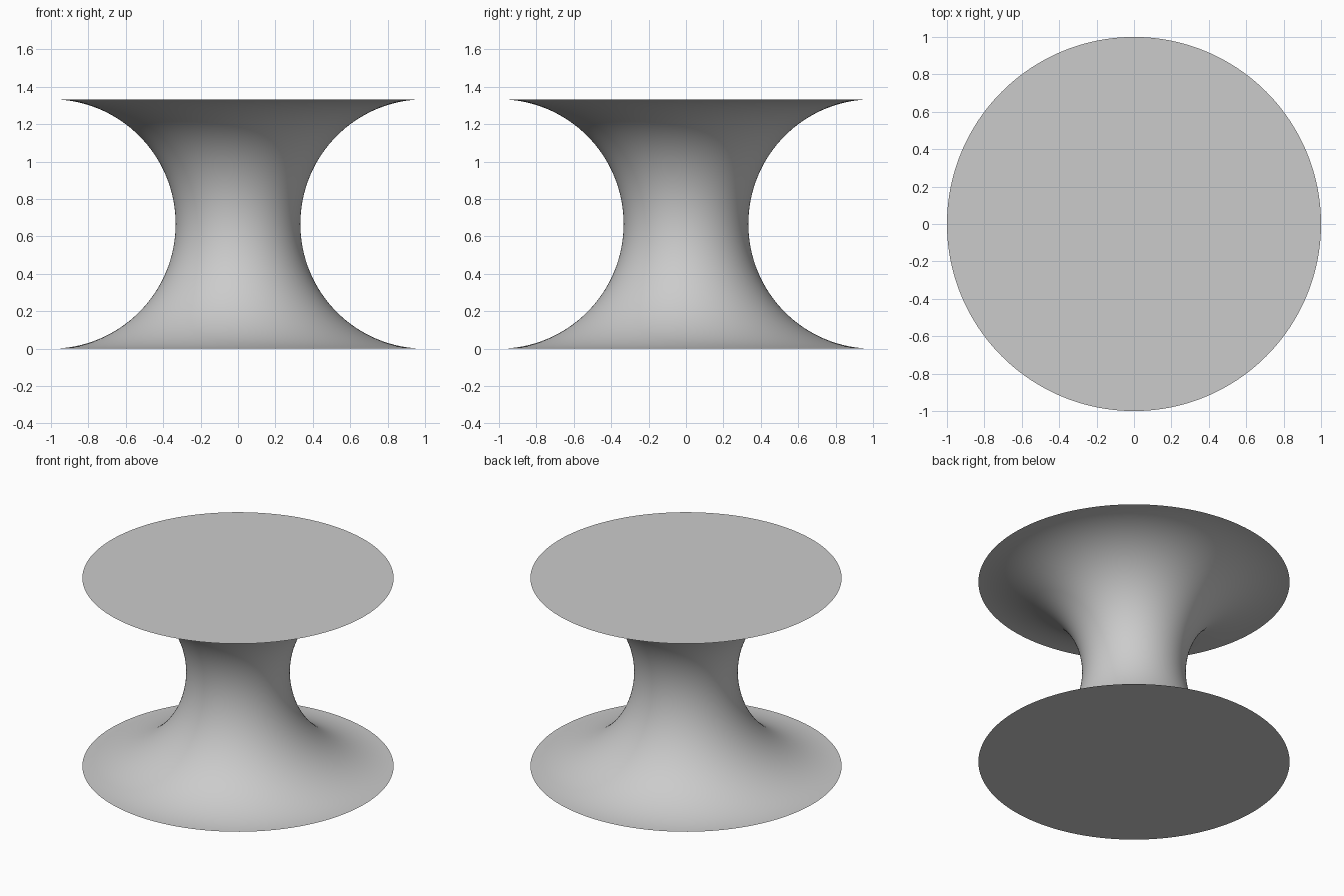
import bpy, bmesh, math

cube = bpy.data.objects.get("Cube")
if cube:
    bpy.data.objects.remove(cube, do_unlink=True)

RIM = 1.0            # radius of the end discs
R = 2 / 3            # radius of the hollowed half circle
STEPS, SIDES = 64, 192

# Plain grey material
grey = bpy.data.materials.new("light grey")
grey.use_nodes = True
colour = (0.6, 0.6, 0.6, 1)
grey.diffuse_color = colour
grey.node_tree.nodes["Principled BSDF"].inputs["Base Color"].default_value = colour

# Waisted side: rings following a half circle scooped out of the side
bm = bmesh.new()
rings = []
for i in range(STEPS + 1):
    a = math.pi * i / STEPS
    r, z = RIM - R * math.sin(a), R - R * math.cos(a)
    rings.append([bm.verts.new((r * math.cos(t), r * math.sin(t), z))
                  for t in (math.tau * k / SIDES for k in range(SIDES))])
for low, high in zip(rings, rings[1:]):
    for k in range(SIDES):
        n = (k + 1) % SIDES
        bm.faces.new((low[k], low[n], high[n], high[k])).smooth = True

# Flat end discs with crisp rims
for disc in (bm.faces.new(rings[0][::-1]), bm.faces.new(rings[-1])):
    disc.smooth = False
    for edge in disc.edges:
        edge.smooth = False

mesh = bpy.data.meshes.new("spool_body")
bm.to_mesh(mesh)
bm.free()
mesh.materials.append(grey)
spool = bpy.data.objects.new("spool_body", mesh)
bpy.context.collection.objects.link(spool)
